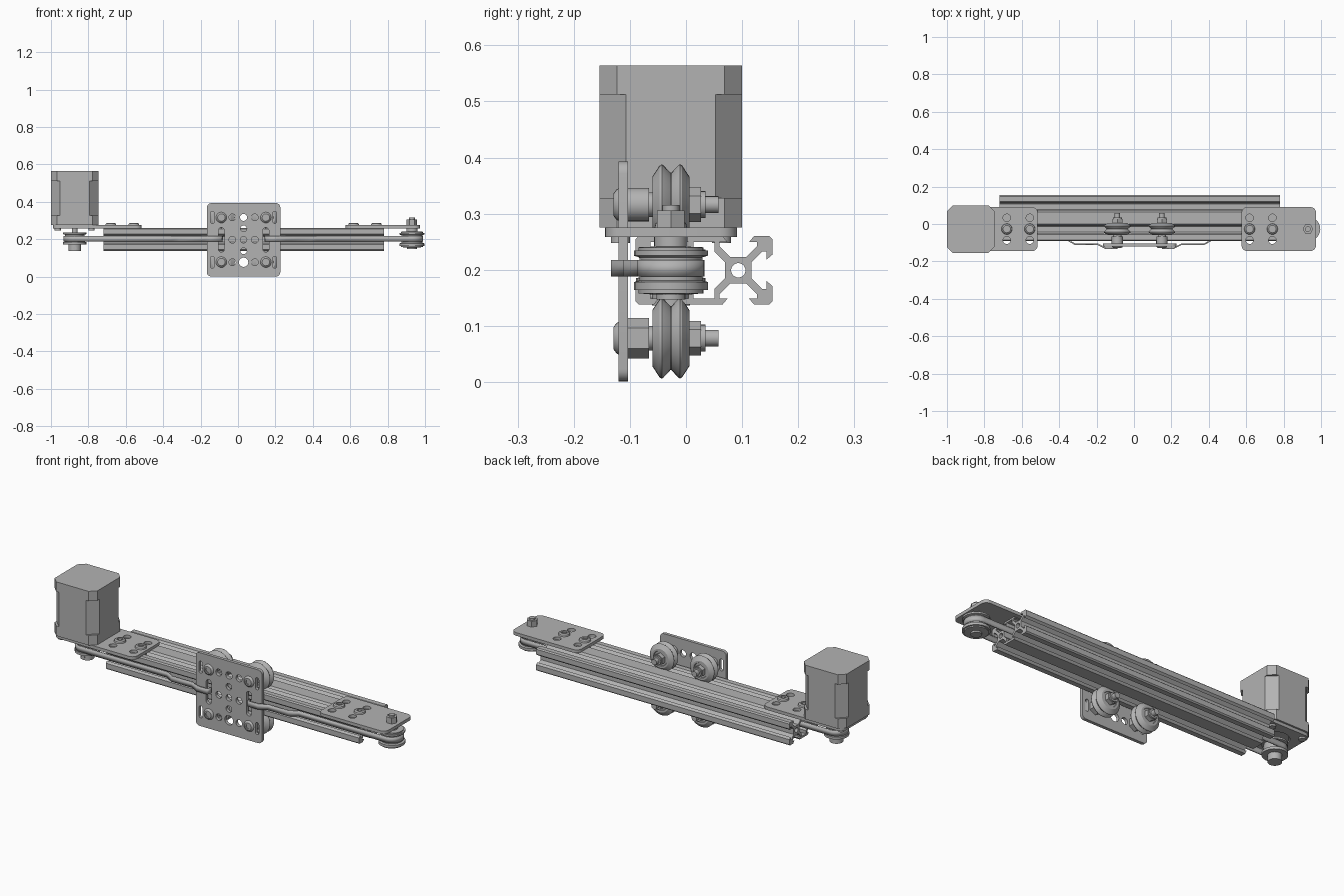
import bpy, bmesh, math
from mathutils import Matrix, Vector

if "Cube" in bpy.data.objects:
    bpy.data.objects.remove(bpy.data.objects["Cube"], do_unlink=True)

grey = bpy.data.materials.new("grey_metal")
grey.use_nodes = True
grey.diffuse_color = (0.45, 0.45, 0.45, 1)
grey.node_tree.nodes["Principled BSDF"].inputs["Base Color"].default_value = (0.45, 0.45, 0.45, 1)

# Local x, y, z axes for each working plane (local z is the depth direction)
X, Y, Z = Vector((1, 0, 0)), Vector((0, 1, 0)), Vector((0, 0, 1))
FRAMES = {"Z": (X, Y, Z), "X": (Y, Z, X), "Y": (Z, X, Y), "FRONT": (X, Z, -Y)}


def frame(axis, loc=(0, 0, 0)):
    return Matrix.Translation(loc) @ Matrix(FRAMES[axis]).transposed().to_4x4()


def finish(name, mesh):
    mesh.materials.clear()
    mesh.materials.append(grey)
    ob = bpy.data.objects.new(name, mesh)
    bpy.context.collection.objects.link(ob)
    return ob


def clean(name, bm):
    bmesh.ops.remove_doubles(bm, verts=bm.verts, dist=1e-5)
    bmesh.ops.recalc_face_normals(bm, faces=bm.faces)
    mesh = bpy.data.meshes.new(name)
    bm.to_mesh(mesh)
    bm.free()
    return finish(name, mesh)


def circle(x, y, r, n=20):
    return [(x + r * math.cos(2 * math.pi * i / n), y + r * math.sin(2 * math.pi * i / n))
            for i in range(n)]


def rounded(cx, cy, w, h, r, seg=5):
    pts = []
    for k, (sx, sy) in enumerate([(1, 1), (-1, 1), (-1, -1), (1, -1)]):
        for i in range(seg + 1):
            a = math.pi / 2 * (k + i / seg)
            pts.append((cx + sx * (w / 2 - r) + r * math.cos(a),
                        cy + sy * (h / 2 - r) + r * math.sin(a)))
    return pts


def sheet(name, loops, lo, hi, axis="Z"):
    """Extrude an outline with holes from lo to hi along the axis."""
    cu = bpy.data.curves.new(name, "CURVE")
    cu.dimensions, cu.fill_mode, cu.extrude = "2D", "BOTH", (hi - lo) / 2
    for loop in loops:
        sp = cu.splines.new("POLY")
        sp.points.add(len(loop) - 1)
        for p, (a, b) in zip(sp.points, loop):
            p.co = (a, b, 0, 1)
        sp.use_cyclic_u = True
    tmp = bpy.data.objects.new(name + "_tmp", cu)
    bpy.context.collection.objects.link(tmp)
    dg = bpy.context.evaluated_depsgraph_get()
    mesh = bpy.data.meshes.new_from_object(tmp.evaluated_get(dg))
    bm = bmesh.new()
    bm.from_mesh(mesh)
    bpy.data.objects.remove(tmp)
    depth = FRAMES["Y" if axis == "FRONT" else axis][2] * (lo + hi) / 2
    bm.transform(frame(axis, depth))
    return clean(name, bm)


def lathe(name, profile, loc, axis="Z", n=24):
    """Revolve (radius, height) points and cap both ends."""
    bm = bmesh.new()
    rings = [[bm.verts.new((x, y, h)) for x, y in circle(0, 0, r, n)] for r, h in profile]
    for a, b in zip(rings, rings[1:]):
        for i in range(n):
            bm.faces.new((a[i], a[(i + 1) % n], b[(i + 1) % n], b[i]))
    bm.faces.new(rings[0])
    bm.faces.new(rings[-1])
    bm.transform(frame(axis, loc))
    return clean(name, bm)


def rod(name, r, lo, hi, loc, axis="Z", n=24):
    return lathe(name, [(r, lo), (r, hi)], loc, axis, n)


def mirror_quarter(q):
    half = q + [(a, -b) for a, b in reversed(q)]
    return half + [(-a, -b) for a, b in half]


# Slotted double rail, drawn in millimetres
MM = 0.00612
BEAM_Y, BEAM_Z = 0.032, 0.199
quarter = [(5.4, 10), (6.9, 8.2), (4.5, 8.2), (4.5, 7), (7.6, 3.9), (12.4, 3.9), (15.5, 7),
           (15.5, 8.2), (13.1, 8.2), (14.6, 10), (19, 10), (20, 9), (20, 4.6), (18.2, 3.1),
           (18.2, 5.5), (17, 5.5), (13.9, 2.4)]
cavity = mirror_quarter([(3, 8.2), (3, 5.5), (6.1, 2.4)])
loops = [mirror_quarter(quarter), cavity, circle(10, 0, 2.1), circle(-10, 0, 2.1)]
loops = [[(BEAM_Y + a * MM, BEAM_Z + b * MM) for a, b in lp] for lp in loops]
sheet("slotted_rail", loops, -0.72, 0.78, "X")

# End plates with their fixing screws
AX_Y = -0.027
MOTOR_X, IDLER_X = -0.873, 0.93
PLATE_LO, PLATE_HI = 0.258, 0.275
for side, x0, x1, cols, holes in [
        ("motor", -0.99, -0.515, (-0.68, -0.557), [circle(MOTOR_X, AX_Y, 0.07, 28)]),
        ("idler", 0.575, 0.973, (0.618, 0.74), [circle(IDLER_X, AX_Y, 0.015)])]:
    outline = rounded((x0 + x1) / 2, AX_Y, x1 - x0, 0.235, 0.03)
    holes += [circle(x, AX_Y + dy, 0.02) for x in cols for dy in (0.06, -0.06)]
    sheet(side + "_plate", [outline] + holes, PLATE_LO, PLATE_HI)
    for x in cols:
        loc = (x, AX_Y, 0)
        lathe(side + "_plate_screw", [(0.015, 0.225), (0.015, PLATE_HI), (0.029, PLATE_HI),
              (0.027, 0.283), (0.02, 0.288), (0.013, 0.288), (0.013, 0.28)], loc)
        rod(side + "_plate_nut", 0.03, 0.228, 0.246, loc, n=6)

# Motor: two end caps around a narrower-cornered body
def chamfered(c):
    h = 0.127
    q = [(h - c, h), (h, h - c)]
    return [(MOTOR_X + a, AX_Y + b) for a, b in mirror_quarter(q)]


for name, c, lo, hi in [("motor_lower_cap", 0.031, PLATE_HI, 0.328),
                        ("motor_body", 0.047, 0.328, 0.512),
                        ("motor_upper_cap", 0.031, 0.512, 0.564)]:
    sheet(name, [chamfered(c)], lo, hi)
rod("motor_boss", 0.066, 0.262, 0.28, (MOTOR_X, AX_Y, 0))
rod("motor_shaft", 0.015, 0.14, 0.27, (MOTOR_X, AX_Y, 0))
for sx in (-1, 1):
    for sy in (-1, 1):
        rod("motor_screw", 0.017, 0.248, 0.28, (MOTOR_X + sx * 0.09, AX_Y + sy * 0.09, 0))

# Drive pulley with hub
lathe("drive_pulley", [(0.062, 0.236), (0.062, 0.227), (0.052, 0.225), (0.052, 0.187),
      (0.062, 0.185), (0.062, 0.172), (0.034, 0.172), (0.034, 0.136)], (MOTOR_X, AX_Y, 0))
rod("hub_set_screw", 0.009, -0.036, 0.0, (MOTOR_X, AX_Y, 0.152), "Y", 12)

# Idler pulley and bolt
idler = (IDLER_X, AX_Y, 0)
lathe("idler_pulley", [(0.035, 0.156), (0.058, 0.158), (0.058, 0.164), (0.066, 0.164),
      (0.066, 0.178), (0.056, 0.181), (0.056, 0.222), (0.066, 0.225), (0.066, 0.234),
      (0.058, 0.234), (0.058, 0.24), (0.035, 0.241)], idler)
rod("idler_spacer", 0.03, 0.24, PLATE_LO, idler)
rod("idler_bolt", 0.015, 0.15, 0.315, idler)
rod("idler_bolt_head", 0.026, 0.147, 0.157, idler)
rod("idler_nut", 0.028, PLATE_HI, 0.306, idler, n=6)

# Carriage plate
CX, CZ, PITCH = 0.03, 0.197, 0.119
holes = [circle(CX, CZ + dz, r) for dz, r in
         ((0.12, 0.019), (0.06, 0.017), (0, 0.017), (-0.06, 0.017), (-0.12, 0.025))]
for s in (-1, 1):
    holes += [circle(CX + s * 0.06, CZ + dz, 0.018) for dz in (-0.12, 0, 0.12)]
    holes.append(rounded(CX + s * PITCH, CZ, 0.032, 0.13, 0.0155))
    holes += [rounded(CX + s * 0.167, CZ + dz, 0.02, 0.064, 0.0095) for dz in (-0.12, 0.12)]
sheet("carriage_plate", [rounded(CX, CZ, 0.392, 0.392, 0.022)] + holes, -0.12, -0.103, "FRONT")

# Four grooved wheels with bolt, spacer and nut
wheel = [(0.026, -0.029), (0.038, -0.029), (0.04, -0.033), (0.05, -0.033), (0.07, -0.02),
         (0.072, -0.016), (0.07, -0.013), (0.057, -0.001)]
wheel += [(r, -h) for r, h in reversed(wheel)]
for sx in (-1, 1):
    for sz in (-1, 1):
        loc = (CX + sx * PITCH, 0, CZ + sz * 0.119)
        lathe("grooved_wheel", wheel, (loc[0], AX_Y, loc[2]), "Y", 28)
        lathe("wheel_bolt", [(0.013, -0.124), (0.013, -0.129), (0.02, -0.129), (0.027, -0.124),
              (0.029, -0.12), (0.015, -0.12), (0.015, 0.058)], loc, "Y", 20)
        rod("wheel_spacer", 0.03 if sz > 0 else 0.036, -0.103, -0.066, loc, "Y", 24 if sz > 0 else 6)
        rod("wheel_washer", 0.022, -0.066, -0.054, loc, "Y")
        lathe("wheel_nut", [(0.031, 0.005), (0.031, 0.027)], loc, "Y", 6)
        rod("wheel_nut_collar", 0.024, 0.027, 0.035, loc, "Y")

# Belt: out of one carriage slot, around both pulleys, back into the other slot
R = 0.056


def clip(s):
    steps = [(0.115, -0.105), (0.122, -0.13), (0.18, -0.13), (0.225, -0.108),
             (0.345, -0.108), (0.39, AX_Y - R)]
    return [(CX + s * d, y) for d, y in steps]


def wrap(x, start):
    return [(x + R * math.cos(start + math.pi * i / 16), AX_Y + R * math.sin(start + math.pi * i / 16))
            for i in range(17)]


path = clip(1) + wrap(IDLER_X, -math.pi / 2) + wrap(MOTOR_X, math.pi / 2) + clip(-1)[::-1]
bm = bmesh.new()
rows = [[bm.verts.new((x, y, z)) for x, y in path] for z in (0.188, 0.217)]
for i in range(len(path) - 1):
    bm.faces.new((rows[0][i], rows[0][i + 1], rows[1][i + 1], rows[1][i]))
belt = clean("drive_belt", bm)
mod = belt.modifiers.new("thickness", "SOLIDIFY")
mod.thickness, mod.offset = 0.008, 0

# Smooth round parts, keep edges sharp
for ob in bpy.context.scene.objects:
    ob.select_set(ob.type == "MESH")
bpy.context.view_layer.objects.active = belt
bpy.ops.object.shade_smooth_by_angle(angle=math.radians(30))
